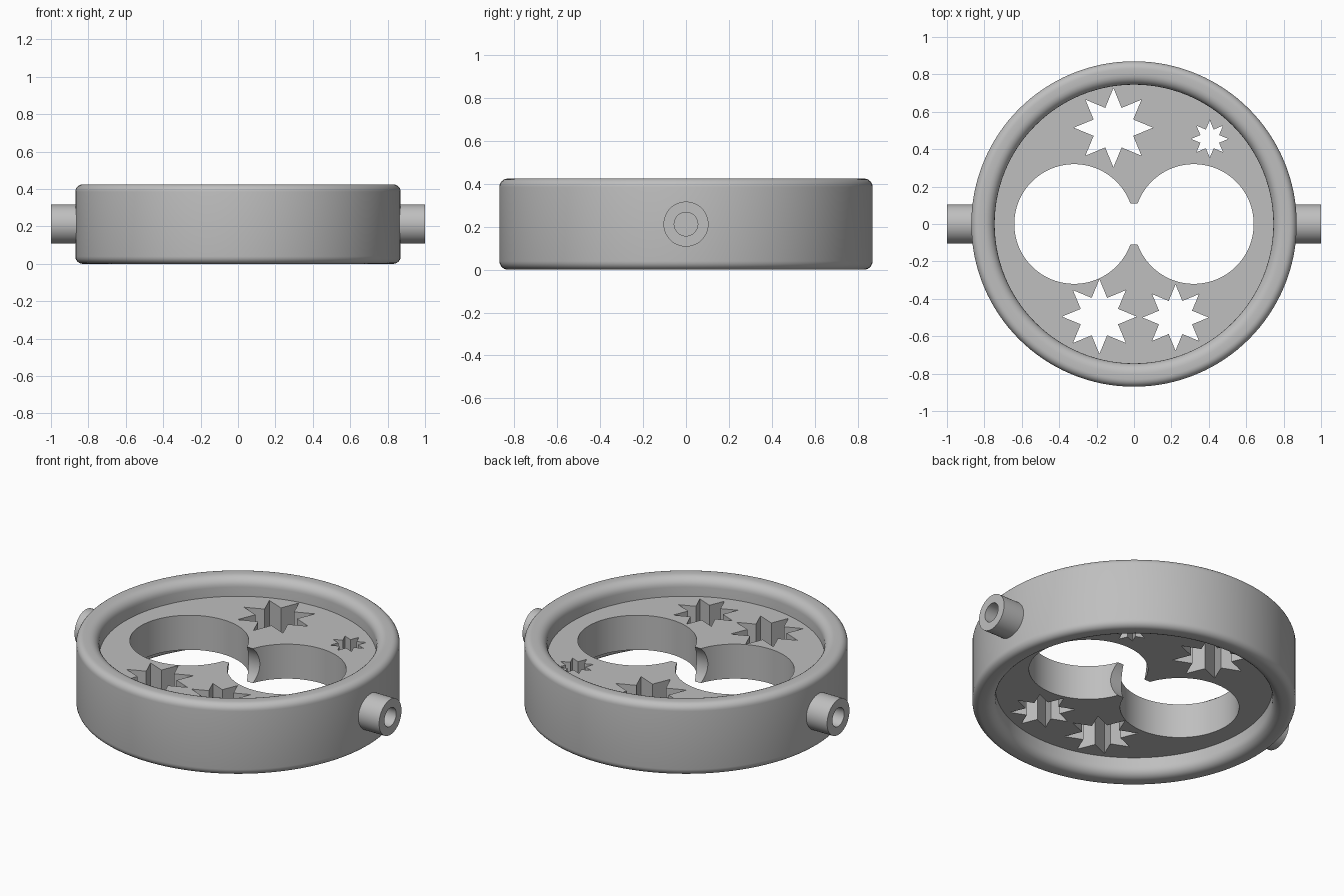
import bpy, bmesh, math
from mathutils import Matrix, Vector

if "Cube" in bpy.data.objects:
    bpy.data.objects.remove(bpy.data.objects["Cube"])

MID = 0.2125          # mid height of the whole model
TOP = 0.425

grey = bpy.data.materials.new("plain_grey")
grey.diffuse_color = (0.52, 0.52, 0.52, 1)
grey.use_nodes = True
grey.node_tree.nodes["Principled BSDF"].inputs["Base Color"].default_value = grey.diffuse_color


def finish(bm, name, smooth=True):
    bmesh.ops.recalc_face_normals(bm, faces=bm.faces[:])
    me = bpy.data.meshes.new(name)
    bm.to_mesh(me)
    bm.free()
    ob = bpy.data.objects.new(name, me)
    bpy.context.collection.objects.link(ob)
    me.materials.append(grey)
    if smooth:
        shade(ob)
    return ob


def shade(ob):
    bpy.ops.object.select_all(action='DESELECT')
    ob.select_set(True)
    bpy.context.view_layer.objects.active = ob
    bpy.ops.object.shade_smooth_by_angle(angle=math.radians(30))


def revolve(name, profile, steps, matrix=Matrix()):
    """Spin a closed (radius, height) loop around z."""
    bm = bmesh.new()
    rings = []
    for i in range(steps):
        a = 2 * math.pi * i / steps
        rings.append([bm.verts.new(matrix @ Vector((r * math.cos(a), r * math.sin(a), z)))
                      for r, z in profile])
    n = len(profile)
    for i in range(steps):
        p, q = rings[i], rings[(i + 1) % steps]
        for j in range(n):
            k = (j + 1) % n
            bm.faces.new((p[j], q[j], q[k], p[k]))
    return finish(bm, name)


def prism(name, points, z0, z1, matrix=Matrix()):
    """Extrude a flat outline between two heights."""
    bm = bmesh.new()
    low = [bm.verts.new(matrix @ Vector((x, y, z0))) for x, y in points]
    high = [bm.verts.new(matrix @ Vector((x, y, z1))) for x, y in points]
    bm.faces.new(low)
    bm.faces.new(high)
    for i in range(len(points)):
        j = (i + 1) % len(points)
        bm.faces.new((low[i], low[j], high[j], high[i]))
    return finish(bm, name, smooth=False)


def circle(cx, cy, r, n):
    return [(cx + r * math.cos(2 * math.pi * i / n), cy + r * math.sin(2 * math.pi * i / n))
            for i in range(n)]


def star(cx, cy, r):
    pts = []
    for i in range(16):
        a = math.pi * i / 8
        d = r if i % 2 == 0 else r * 0.54
        pts.append((cx + d * math.cos(a), cy + d * math.sin(a)))
    return pts


# Outer ring with rounded edges
R_OUT, R_IN = 0.87, 0.745
corners = [(R_OUT, 0, 0.04, 270), (R_OUT, TOP, 0.04, 0),
           (R_IN, TOP, 0.055, 90), (R_IN, 0, 0.055, 180)]
profile = []
for r, z, f, start in corners:
    cx = r - f if r == R_OUT else r + f
    cz = z + f if z == 0 else z - f
    for s in range(7):
        a = math.radians(start + 15 * s)
        profile.append((cx + f * math.cos(a), cz + f * math.sin(a)))
revolve("outer_ring", profile, 128)

# Recessed plate
plate = prism("pierced_plate", circle(0, 0, 0.75, 128), 0.11, 0.315)

# Cutters: two round openings, the neck joining them, four stars
cutters = [prism("round_cutter", circle(s * 0.32, 0, 0.32, 96), -0.1, 0.6) for s in (-1, 1)]
along_x = Matrix.Translation((0, 0, MID)) @ Matrix.Rotation(math.pi / 2, 4, 'Y')
cutters.append(prism("neck_cutter", circle(0, 0, 0.151, 48), -0.2, 0.2, along_x))
for cx, cy, r in ((-0.11, 0.515, 0.212), (0.405, 0.455, 0.1),
                  (-0.185, -0.495, 0.2), (0.222, -0.5, 0.177)):
    cutters.append(prism("star_cutter", star(cx, cy, r), -0.1, 0.6))
for c in cutters:
    m = plate.modifiers.new("cut", 'BOOLEAN')
    m.operation = 'DIFFERENCE'
    m.solver = 'EXACT'
    m.object = c
bpy.context.view_layer.update()
cut_mesh = bpy.data.meshes.new_from_object(
    plate.evaluated_get(bpy.context.evaluated_depsgraph_get()))
plate.modifiers.clear()
plate.data = cut_mesh
for c in cutters:
    bpy.data.objects.remove(c)
shade(plate)

# Side pins with a blind bore
pin_profile = [(0.0001, 0.84), (0.105, 0.84), (0.105, 1.0),
               (0.055, 1.0), (0.055, 0.875), (0.0001, 0.875)]
for s, side in ((1, "right"), (-1, "left")):
    turn = Matrix.Translation((0, 0, MID)) @ Matrix.Rotation(s * math.pi / 2, 4, 'Y')
    revolve(side + "_pin", pin_profile, 48, turn)
